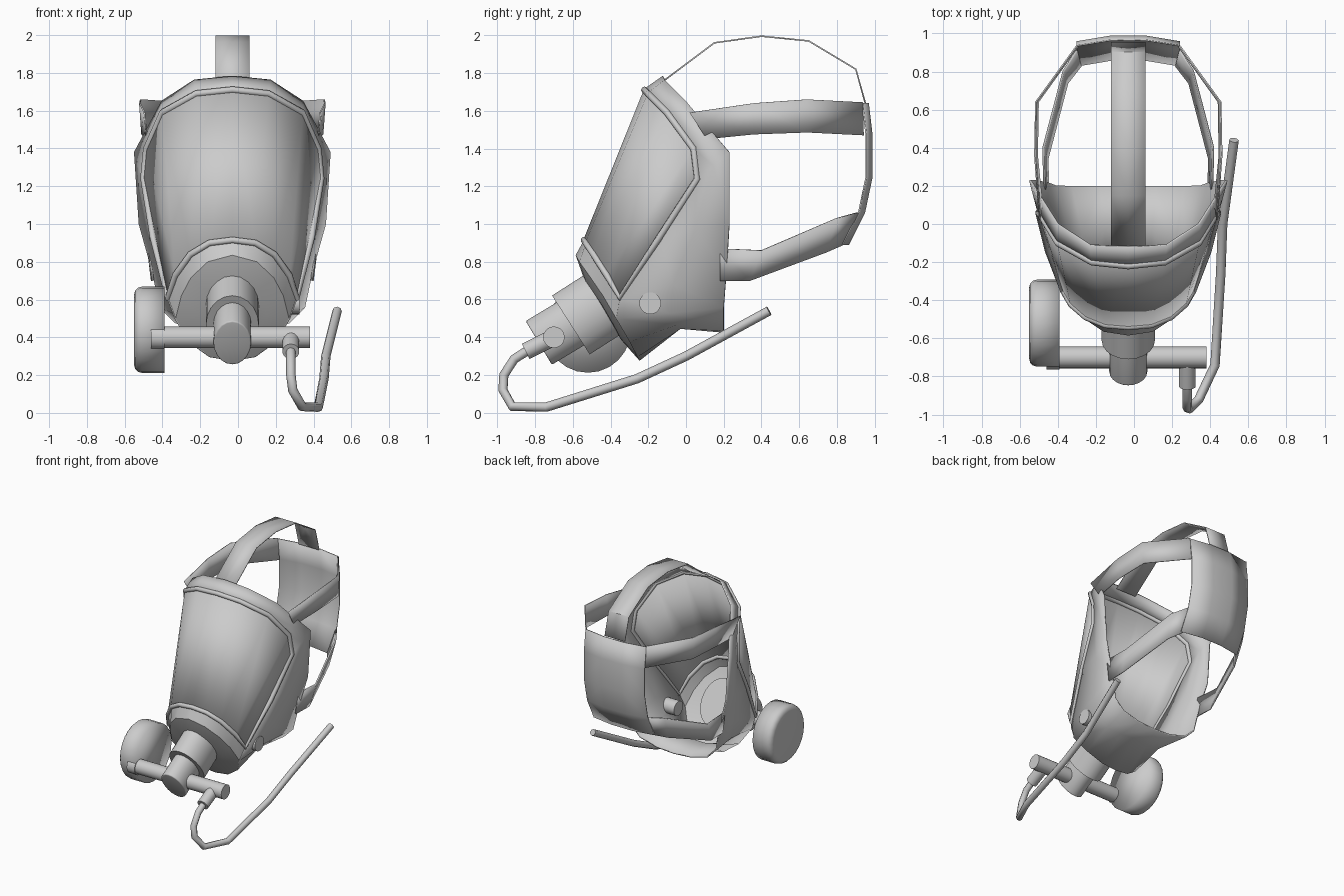
import bpy, bmesh, math
from mathutils import Vector, Matrix

cube = bpy.data.objects.get("Cube")
if cube:
    bpy.data.objects.remove(cube, do_unlink=True)

XC = -0.03  # symmetry plane of the mask

grey = bpy.data.materials.new("light_grey")
grey.use_nodes = True
grey.diffuse_color = (0.6, 0.6, 0.6, 1)
grey.node_tree.nodes["Principled BSDF"].inputs["Base Color"].default_value = (0.6, 0.6, 0.6, 1)


def finish(obj, angle=40):
    obj.data.materials.append(grey)
    bpy.ops.object.select_all(action='DESELECT')
    obj.select_set(True)
    bpy.context.view_layer.objects.active = obj
    bpy.ops.object.shade_smooth_by_angle(angle=math.radians(angle))
    return obj


def add_object(name, bm, x=0.0):
    mesh = bpy.data.meshes.new(name)
    bmesh.ops.recalc_face_normals(bm, faces=bm.faces)
    bm.to_mesh(mesh)
    bm.free()
    obj = bpy.data.objects.new(name, mesh)
    obj.location.x = x
    bpy.context.collection.objects.link(obj)
    return obj


def sheet(name, rows, thickness=0.0, cap=False, angle=40):
    """Loft rows of half-width points, mirrored across the mask centre."""
    bm = bmesh.new()
    grid = [[bm.verts.new(p) for p in row] for row in rows]
    for r0, r1 in zip(grid, grid[1:]):
        for i in range(len(r0) - 1):
            bm.faces.new((r0[i], r0[i + 1], r1[i + 1], r1[i]))
    if cap:
        bm.faces.new(grid[-1])
    obj = add_object(name, bm, XC)
    mirror = obj.modifiers.new("mirror", 'MIRROR')
    mirror.use_clip = True
    if thickness:
        solid = obj.modifiers.new("thickness", 'SOLIDIFY')
        solid.thickness = thickness
        solid.offset = 0
    return finish(obj, angle)


def cylinder(name, p0, p1, rx, ry=None, sides=20, bevel=0.0, angle=40):
    """Cylinder between two points, along x or inside the yz plane."""
    p0, p1 = Vector(p0), Vector(p1)
    d = p1 - p0
    turn = (Matrix.Rotation(math.copysign(math.pi / 2, d.x), 4, 'Y') if abs(d.x) > 1e-4
            else Matrix.Rotation(math.atan2(-d.y, d.z), 4, 'X'))
    bm = bmesh.new()
    bmesh.ops.create_cone(bm, cap_ends=True, segments=sides, radius1=1, radius2=1, depth=d.length)
    bmesh.ops.scale(bm, vec=(rx, ry or rx, 1), verts=bm.verts)
    if bevel:
        edges = [e for e in bm.edges if all(v.co.z > 0 for v in e.verts)]
        bmesh.ops.bevel(bm, geom=edges, offset=bevel, segments=3, affect='EDGES', profile=0.5)
    bmesh.ops.transform(bm, matrix=Matrix.Translation((p0 + p1) / 2) @ turn, verts=bm.verts)
    return finish(add_object(name, bm), angle)


def tube(name, points, radius, cyclic=False, x=0.0):
    curve = bpy.data.curves.new(name, 'CURVE')
    curve.dimensions = '3D'
    curve.bevel_depth = radius
    curve.bevel_resolution = 2
    curve.use_fill_caps = True
    spline = curve.splines.new('POLY')
    spline.points.add(len(points) - 1)
    for pt, co in zip(spline.points, points):
        pt.co = (*co, 1)
    spline.use_cyclic_u = cyclic
    obj = bpy.data.objects.new(name, curve)
    obj.location.x = x
    bpy.context.collection.objects.link(obj)
    bpy.ops.object.select_all(action='DESELECT')
    obj.select_set(True)
    bpy.context.view_layer.objects.active = obj
    bpy.ops.object.convert(target='MESH')
    return finish(bpy.context.object, 60)


# Visor window: upper arc lofted to lower arc
upper = [(0, -.22, 1.71), (.19, -.20, 1.69), (.37, -.10, 1.59), (.455, .04, 1.40), (.47, .06, 1.24)]
lower = [(0, -.54, .915), (.12, -.53, .90), (.22, -.49, .84), (.30, -.42, .73), (.34, -.35, .61)]
sheet("visor", [upper, lower], 0.008)

# Frame around the visor
half = upper + [(.42, -.14, .93)] + lower[::-1]
loop = half + [(-x, y, z) for x, y, z in half[-2:0:-1]]
tube("visor_frame", loop, 0.018, cyclic=True, x=XC)

# Rubber face piece from the frame back to the face edge
front = upper + [(.42, -.14, .93), (.34, -.35, .61), (.30, -.37, .50),
                 (.23, -.30, .38), (.12, -.26, .30), (0, -.25, .28)]
back = [(0, -.12, 1.78), (.2, -.11, 1.76), (.37, 0, 1.65), (.44, .11, 1.52), (.515, .23, 1.38),
        (.49, .23, 1.0), (.42, .215, .75), (.38, .2, .56), (.3, .2, .48), (.15, .2, .44), (0, .2, .43)]
pinch = [(0, 0)] * 5 + [(-.02, 0), (-.025, 0), (-.03, 0), (-.02, .04), (-.01, .08), (0, .10)]
middle = [tuple((Vector(a) + Vector(b)) / 2 + Vector((px, 0, pz)))
          for a, b, (px, pz) in zip(front, back, pinch)]
sheet("face_piece", [front, middle, back], 0.012, angle=60)

# Chin plate under the visor, closing the front of the face piece
rim = [(0, -.585, .835), (.13, -.565, .80), (.22, -.505, .715), (.27, -.44, .62)] + front[7:]
core = Vector((0, -.43, .57))
inner = [tuple(core + (Vector(p) - core) * .6 + Vector((0, -.02, -.012))) for p in rim]
sheet("chin_plate", [rim, inner], cap=True, angle=60)
sheet("chin_upper_wall", [lower, rim[:5]], angle=60)

# Breathing outlet
cylinder("outlet_base", (XC, -.36, .625), (XC, -.61, .465), .14, .185)
cylinder("outlet_nozzle", (XC, -.58, .49), (XC, -.78, .37), .10, .135, bevel=.008)

# Cross bar with filter canister and side valve
cylinder("cross_bar", (-.45, -.70, .40), (.38, -.70, .40), .057)
cylinder("canister_collar", (-.46, -.70, .40), (-.39, -.70, .40), .064)
cylinder("filter_canister", (-.39, -.52, .44), (-.55, -.52, .44), .228, sides=24, bevel=.04, angle=100)
cylinder("side_valve", (.20, -.19, .58), (.325, -.19, .58), .058)

# Air hose
cylinder("hose_connector", (.28, -.70, .40), (.28, -.85, .325), .045, sides=14)
tube("air_hose", [(.28, -.83, .335), (.28, -.91, .285), (.28, -.965, .20), (.29, -.97, .12),
                  (.34, -.92, .032), (.425, -.74, .03), (.455, -.26, .18), (.465, 0, .30),
                  (.525, .44, .54)], .025)

# Head harness: crown strap, side straps, back panel, lower straps
arch = [(-.13, 1.75), (.15, 1.96), (.4, 1.995), (.65, 1.97), (.9, 1.82), (.95, 1.64)]
sheet("crown_strap", [[(0, y, z), (.09, y, z)] for y, z in arch], .008)

side = [(.465, .02, 1.59, .11, 1.45), (.49, .36, 1.64, .36, 1.475), (.485, .64, 1.66, .64, 1.485),
        (.27, .935, 1.645, .94, 1.47)]
sheet("side_strap", [[(x, y, z), (x - .012, yb, zb)] for x, y, z, yb, zb in side], .008)

panel = [(.965, 1.64), (.985, 1.47), (.985, 1.25), (.945, 1.06), (.86, .89)]
sheet("back_panel", [[(0, y, z), (.09, y, z), (.27, y - .03, z)] for y, z in panel], .008)

low = [(.44, .18, .87, .18, .70), (.445, .40, .86, .34, .70), (.34, .80, 1.03, .74, .85),
       (.27, .91, 1.06, .83, .89)]
sheet("lower_strap", [[(x, y, z), (x - .02, yb, zb)] for x, y, z, yb, zb in low], .012)
